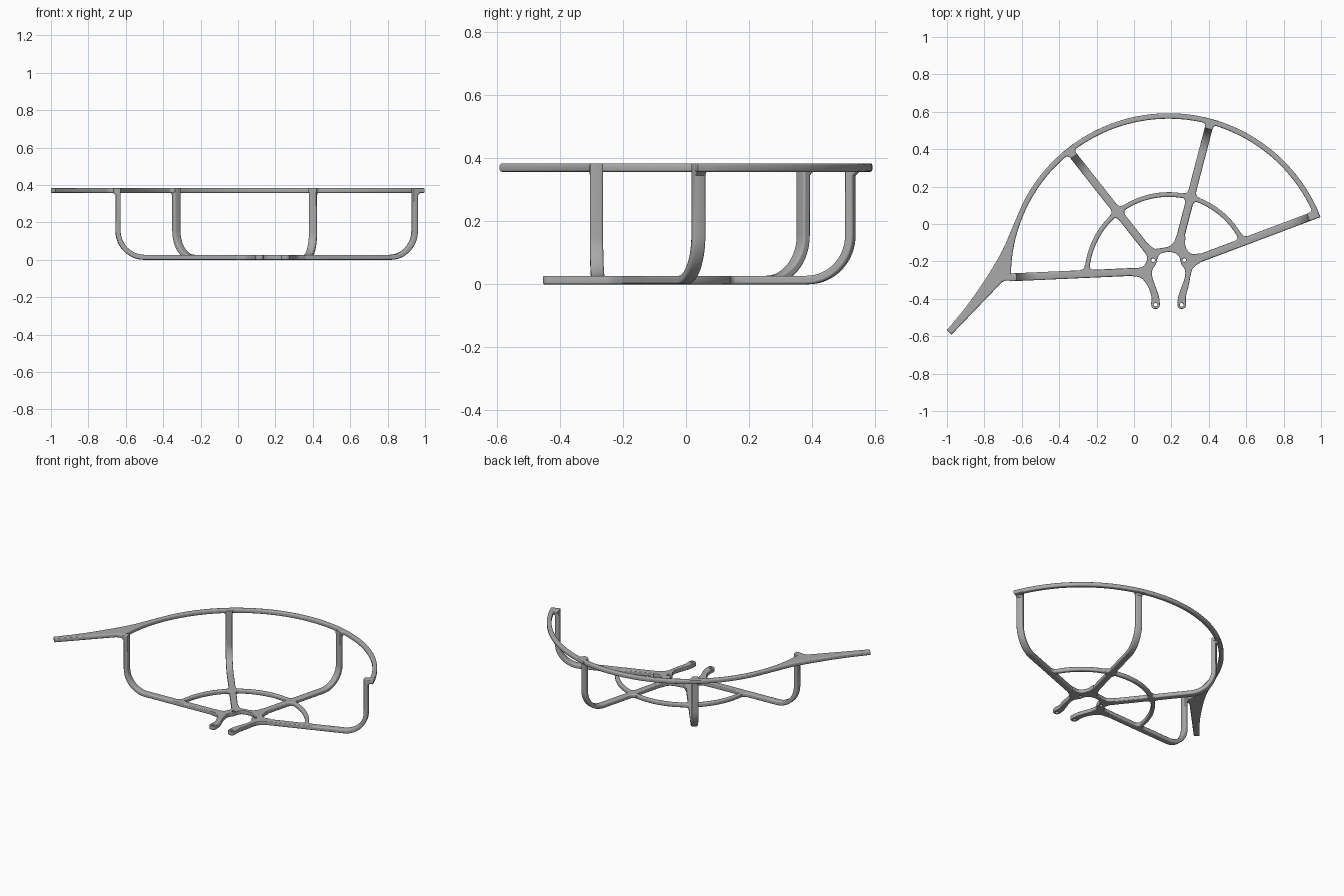
import bpy
import math
from mathutils import Vector, Matrix

cube = bpy.data.objects.get("Cube")
if cube:
    bpy.data.objects.remove(cube)

CENTRE = Vector((0.185, -0.28))   # common centre of both hoops
THICK = 0.027                     # thickness of every bar
TOP = 0.357                       # underside of the upper hoop
RIM_OUT, RIM_IN = 0.872, 0.843
HOOP_OUT, HOOP_IN = 0.450, 0.425
BAR = 0.021                       # half width of a spoke

grey = bpy.data.materials.new("satin_grey")
grey.use_nodes = True
colour = (0.40, 0.40, 0.40, 1)
grey.diffuse_color = colour
grey.node_tree.nodes["Principled BSDF"].inputs["Base Color"].default_value = colour


def plate(name, outlines, thickness, matrix, round_off=0.007):
    """Extrude flat outlines (first is the border, the rest holes) with rounded edges."""
    curve = bpy.data.curves.new(name, "CURVE")
    curve.dimensions = "2D"
    curve.fill_mode = "BOTH"
    curve.extrude = thickness / 2 - round_off
    curve.bevel_depth = round_off
    curve.bevel_resolution = 2
    curve.offset = -round_off
    for outline in outlines:
        spline = curve.splines.new("POLY")
        spline.points.add(len(outline) - 1)
        for point, co in zip(spline.points, outline):
            point.co = (co[0], co[1], 0, 1)
        spline.use_cyclic_u = True
    temp = bpy.data.objects.new(name + "_curve", curve)
    bpy.context.collection.objects.link(temp)
    bpy.context.view_layer.update()
    graph = bpy.context.evaluated_depsgraph_get()
    mesh = bpy.data.meshes.new_from_object(temp.evaluated_get(graph))
    bpy.data.objects.remove(temp)
    mesh.name = name
    mesh.materials.clear()
    mesh.materials.append(grey)
    mesh.shade_smooth()
    mesh.set_sharp_from_angle(angle=math.radians(35))
    part = bpy.data.objects.new(name, mesh)
    part.matrix_world = matrix
    bpy.context.collection.objects.link(part)
    return part


def flat(z):
    return Matrix.Translation((0, 0, z + THICK / 2))


def arc(centre, radius, start, end, steps):
    angles = [math.radians(start + (end - start) * i / steps) for i in range(steps + 1)]
    return [Vector((centre[0] + radius * math.cos(a), centre[1] + radius * math.sin(a)))
            for a in angles]


def soften(points, closed, rounds=2):
    """Corner cutting turns a coarse outline into a flowing one."""
    points = [Vector(p) for p in points]
    for _ in range(rounds):
        result = [] if closed else [points[0]]
        following = points[1:] + (points[:1] if closed else [])
        for a, b in zip(points, following):
            result += [a.lerp(b, 0.25), a.lerp(b, 0.75)]
        points = result if closed else result + [points[-1]]
    return points


def turn(v):
    return Vector((-v.y, v.x))


def joint(name, p, arms, z, reach=0.045):
    """Plate with concave fillets between arms, given anticlockwise as (direction, half width)."""
    outline = []
    for i, (u, hu) in enumerate(arms):
        v, hv = arms[(i + 1) % len(arms)]
        start, end = p + u * reach + turn(u) * hu, p + v * reach - turn(v) * hv
        outline += [p + u * reach - turn(u) * hu, start]
        gap = math.degrees(math.atan2(u.cross(v), u.dot(v))) % 360
        if gap < 150:
            corner = p + u * hv + v * hu
            for k in range(1, 7):
                t = k / 7
                outline.append(start.lerp(corner, t).lerp(corner.lerp(end, t), t))
        elif gap > 210:
            outline.append(p - u * hv - v * hu)
    plate(name, [outline], THICK, flat(z))


# Upper rim with its tapering tail
tail_outer = soften([(-0.595, 0.11), (-0.655, -0.03), (-0.705, -0.15),
                     (-0.79, -0.29), (-0.89, -0.435), (-1.0, -0.567)], False)
tail_inner = [(-0.976, -0.592), (-0.705, -0.31), (-0.685, -0.303), (-0.652, -0.303)]
rim = (arc(CENTRE, RIM_OUT, 21.5, 150, 80) + tail_outer + tail_inner
       + arc(CENTRE, RIM_IN, 178, 21.5, 96))
plate("upper_rim", [rim], THICK, flat(TOP))

# Lower hoop tying the spokes together
hoop = arc(CENTRE, HOOP_OUT, 24, 178, 72) + arc(CENTRE, HOOP_IN, 178, 24, 72)
plate("lower_hoop", [hoop], THICK, flat(0))

# Spokes run out from the hub, bend and rise to the rim
spokes = {
    "right": ((0.02, -0.255), (-0.655, -0.285)),
    "back_right": ((0.09, -0.16), (-0.338, 0.383)),
    "back_left": ((0.24, -0.10), (0.405, 0.535)),
    "left": ((0.32, -0.195), (0.957, 0.044)),
}
BEND = 0.155
for side, (start, end) in spokes.items():
    start, end = Vector(start), Vector(end)
    length = (end - start).length
    out = (end - start).normalized()
    pivot = (length - BEND, BEND)
    height = TOP + THICK
    profile = ([(0, 0)] + arc(pivot, BEND, -90, 0, 16)
               + [(length, TOP - 0.012), (length + 0.012, TOP), (length + 0.012, height),
                  (length - THICK, height)]
               + arc(pivot, BEND - THICK, 0, -90, 16) + [(0, THICK)])
    across = -turn(out)
    frame = Matrix(((out.x, 0, across.x, start.x),
                    (out.y, 0, across.y, start.y),
                    (0, 1, 0, 0),
                    (0, 0, 0, 1)))
    plate(side + "_spoke", [profile], BAR * 2, frame)

    # Filleted crossing with the lower hoop
    middle = (HOOP_OUT + HOOP_IN) / 2
    offset = start - CENTRE
    along = -offset.dot(out) + math.sqrt(offset.dot(out) ** 2 - offset.length_squared + middle ** 2)
    crossing = start + out * along
    tangent = turn((crossing - CENTRE).normalized())
    half = (HOOP_OUT - HOOP_IN) / 2
    arms = [(out, BAR), (tangent, half), (-out, BAR), (-tangent, half)]
    if side == "left":
        arms.pop(3)
    if side == "right":
        arms.pop(1)
    joint(side + "_hoop_joint", crossing, arms, 0)

    # Filleted tab under the rim; the tail already covers the right one
    if side != "right":
        radial = (end - CENTRE).normalized()
        tangent = turn(radial)
        half = (RIM_OUT - RIM_IN) / 2
        arms = [(tangent, half), (-out, BAR), (-tangent, half)]
        if side == "left":
            arms.pop(2)
        joint(side + "_rim_joint", CENTRE + radial * (RIM_OUT + RIM_IN) / 2, arms, TOP, 0.04)

# Horseshoe hub: mirrored inner edge and legs, with webs flowing into the spokes
leg = [(0.045, -0.156), (0.062, -0.185), (0.066, -0.215), (0.088, -0.24), (0.09, -0.28),
       (0.066, -0.345), (0.05, -0.39), (0.045, -0.445), (0.07, -0.457), (0.095, -0.445),
       (0.09, -0.39)]
webs = [(0.108, -0.33), (0.118, -0.27), (0.13, -0.23), (0.19, -0.195), (0.175, -0.152),
        (0.13, -0.165), (0.1, -0.145), (0.086, -0.11), (0.093, -0.055), (0.046, -0.045),
        (0.03, -0.1), (0, -0.123), (-0.05, -0.13), (-0.08, -0.135), (-0.118, -0.092),
        (-0.152, -0.118), (-0.115, -0.165), (-0.115, -0.2), (-0.14, -0.235), (-0.21, -0.235),
        (-0.21, -0.279), (-0.15, -0.282), (-0.12, -0.315), (-0.1, -0.355)]
mirrored = [(-x, y) for x, y in reversed(leg)]
hub = soften([(0, -0.148)] + leg + webs + mirrored, True)
holes = [arc((s * x, y), 0.010, 0, 345, 23)
         for s in (-1, 1) for x, y in ((0.083, -0.193), (0.07, -0.432))]
shift = Matrix.Translation((CENTRE.x, 0, 0))
plate("hub", [hub] + holes, THICK, shift @ flat(0), 0.004)
